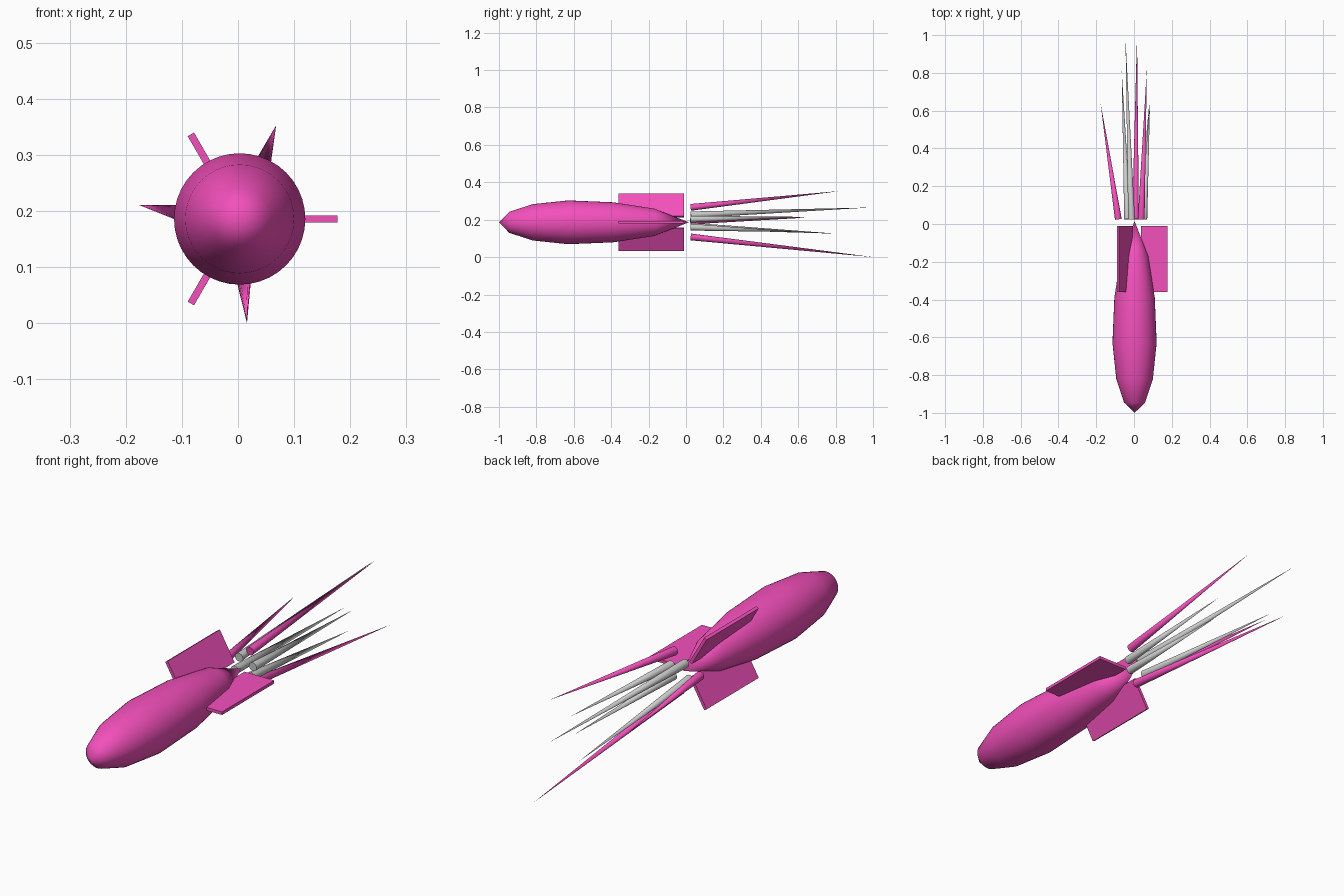
import bpy, bmesh, math
from mathutils import Vector, Matrix

if "Cube" in bpy.data.objects:
    bpy.data.objects.remove(bpy.data.objects["Cube"])

CX, CZ = 0.003, 0.186  # body axis

pink = bpy.data.materials.new("pink")
pink.diffuse_color = (0.9, 0.08, 0.5, 1)
pink.use_nodes = True
pink.node_tree.nodes["Principled BSDF"].inputs["Base Color"].default_value = pink.diffuse_color


def finish(name, bm, mat=None):
    me = bpy.data.meshes.new(name)
    bmesh.ops.recalc_face_normals(bm, faces=bm.faces[:])
    bm.to_mesh(me)
    bm.free()
    ob = bpy.data.objects.new(name, me)
    bpy.context.collection.objects.link(ob)
    if mat:
        me.materials.append(mat)
    return ob


# Teardrop body: (y, radius) profile spun around the long axis
profile = [(-1.0, 0), (-0.945, 0.056), (-0.82, 0.097), (-0.63, 0.117),
           (-0.39, 0.107), (-0.17, 0.073), (0.015, 0)]
bm = bmesh.new()
verts = [bm.verts.new((CX + r, y, CZ)) for y, r in profile]
edges = [bm.edges.new(p) for p in zip(verts, verts[1:])]
bmesh.ops.spin(bm, geom=verts + edges, cent=(CX, 0, CZ), axis=(0, 1, 0),
               angle=2 * math.pi, steps=40, use_duplicate=False)
bmesh.ops.remove_doubles(bm, verts=bm.verts[:], dist=1e-4)
for f in bm.faces:
    f.smooth = True
finish("body", bm, pink)

# Three flat fins around the tail
R_IN, R_OUT, Y0, Y1, THICK = 0.035, 0.174, -0.36, -0.01, 0.013
for i in range(3):
    bm = bmesh.new()
    size = Matrix.Diagonal((R_OUT - R_IN, Y1 - Y0, THICK, 1))
    place = Matrix.Translation(((R_IN + R_OUT) / 2, (Y0 + Y1) / 2, 0))
    turn = Matrix.Rotation(math.radians(120 * i), 4, 'Y')
    bmesh.ops.create_cube(bm, size=1,
                          matrix=Matrix.Translation((CX, 0, CZ)) @ turn @ place @ size)
    finish(f"fin_{i + 1}", bm, pink)


# Tapered streamer from a round base to a sharp tip
def streamer(name, base, tip, radius, mat=None):
    a, b = Vector(base), Vector(tip)
    d = b - a
    bm = bmesh.new()
    m = Matrix.Translation((a + b) / 2) @ d.to_track_quat('Z', 'Y').to_matrix().to_4x4()
    bmesh.ops.create_cone(bm, cap_ends=True, segments=20, radius1=radius,
                          radius2=0, depth=d.length, matrix=m)
    for f in bm.faces:
        f.smooth = len(f.verts) < 5
    finish(name, bm, mat)


pink_streamers = [((0.038, 0.025, 0.266), (0.068, 0.82, 0.353)),
                  ((-0.083, 0.025, 0.193), (-0.177, 0.64, 0.211)),
                  ((0.008, 0.025, 0.108), (0.016, 1.0, 0.0))]
pale_streamers = [((-0.013, 0.025, 0.226), (-0.045, 0.98, 0.265)),
                  ((-0.034, 0.025, 0.166), (-0.065, 0.81, 0.125)),
                  ((0.052, 0.025, 0.203), (0.085, 0.65, 0.215)),
                  ((0.042, 0.025, 0.16), (0.08, 0.63, 0.133))]
for i, (base, tip) in enumerate(pink_streamers):
    streamer(f"pink_streamer_{i + 1}", base, tip, 0.018, pink)
for i, (base, tip) in enumerate(pale_streamers):
    streamer(f"pale_streamer_{i + 1}", base, tip, 0.018)
